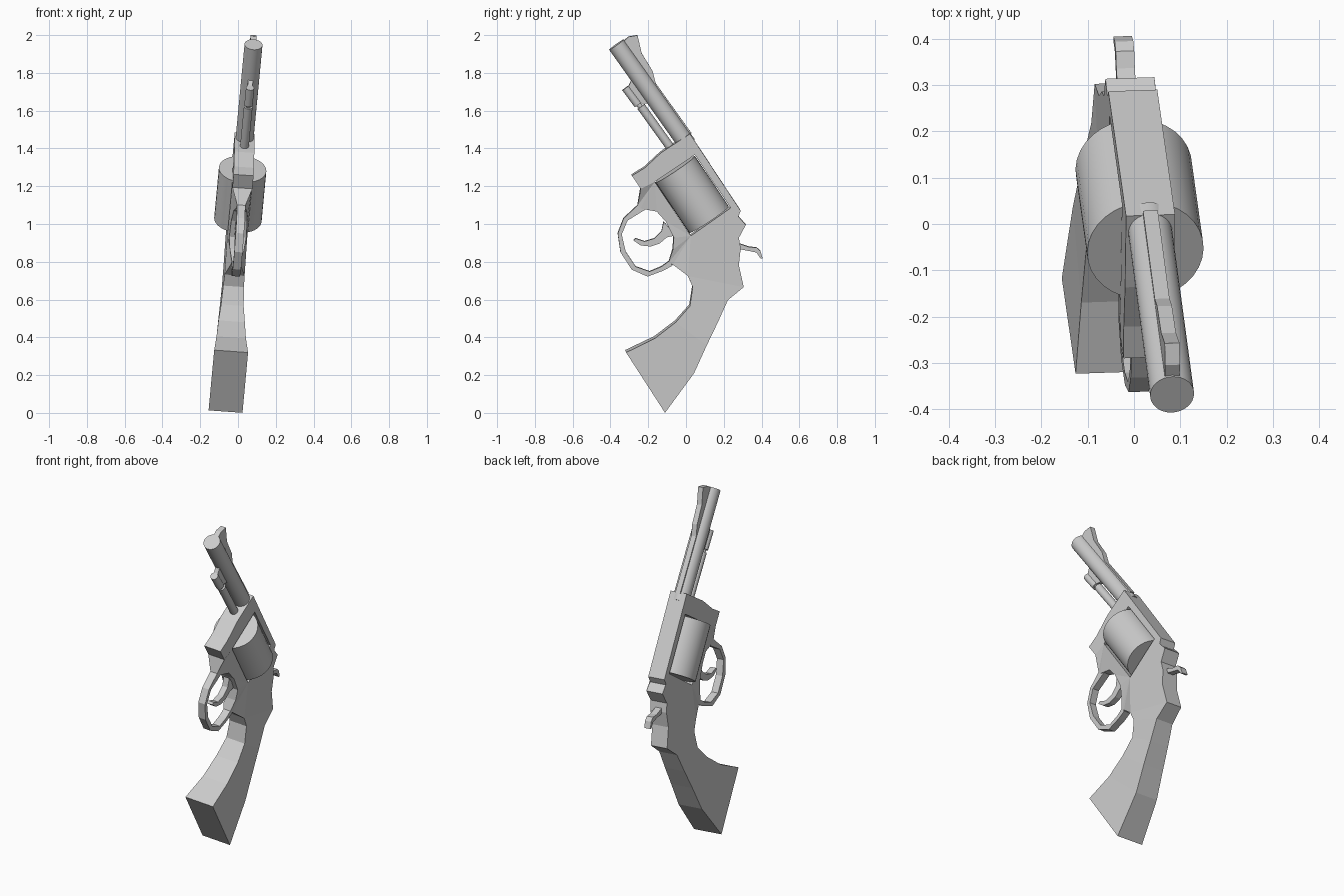
import bpy, bmesh
from mathutils import Matrix, Vector

# Side profiles are drawn as (y, z); this leaning frame puts them on the tilted centre plane
NORMAL = Vector((1, 0.033, -0.072)).normalized()
LEAN = Matrix(((NORMAL.x, -0.033, 0.072, -0.0703),
               (NORMAL.y, 1, 0, 0),
               (NORMAL.z, 0, 1, 0),
               (0, 0, 0, 1)))


def finish(name, bm):
    bmesh.ops.remove_doubles(bm, verts=bm.verts, dist=0.0005)
    bmesh.ops.recalc_face_normals(bm, faces=bm.faces)
    me = bpy.data.meshes.new(name)
    bm.to_mesh(me)
    bm.free()
    me.transform(LEAN)
    ob = bpy.data.objects.new(name, me)
    bpy.context.collection.objects.link(ob)
    return ob


def slab(name, pts, half):
    """Flat plate: a side profile extruded to both sides."""
    bm = bmesh.new()
    sides = [[bm.verts.new((s * half, y, z)) for y, z in pts] for s in (1, -1)]
    for loop in sides:
        bm.faces.new(loop)
    n = len(pts)
    for i in range(n):
        j = (i + 1) % n
        bm.faces.new((sides[0][i], sides[0][j], sides[1][j], sides[1][i]))
    return finish(name, bm)


def strip(name, rows, closed=False):
    """Band between outer and inner points; rows are (outer, inner, outer half, inner half)."""
    bm = bmesh.new()
    rings = []
    for o, i, ho, hi in rows:
        rings.append([bm.verts.new(c) for c in
                      ((ho, *o), (hi, *i), (-hi, *i), (-ho, *o))])
    n = len(rings)
    for k in range(n if closed else n - 1):
        a, b = rings[k], rings[(k + 1) % n]
        for c in range(4):
            d = (c + 1) % 4
            bm.faces.new((a[c], a[d], b[d], b[c]))
    if not closed:
        bm.faces.new(rings[0])
        bm.faces.new(rings[-1])
    return finish(name, bm)


def rod(name, p, q, radius, sides=32):
    """Round bar between two side-view points."""
    p, q = Vector((0, *p)), Vector((0, *q))
    bm = bmesh.new()
    turn = (q - p).to_track_quat('Z', 'Y').to_matrix().to_4x4()
    bmesh.ops.create_cone(bm, cap_ends=True, segments=sides, radius1=radius,
                          radius2=radius, depth=(q - p).length,
                          matrix=Matrix.Translation((p + q) / 2) @ turn)
    ob = finish(name, bm)
    bpy.ops.object.select_all(action='DESELECT')
    ob.select_set(True)
    bpy.context.view_layer.objects.active = ob
    bpy.ops.object.shade_smooth_by_angle()
    return ob


# Frame: a ring around the rectangular drum window A-B-C-D
T = 0.053
A, B, C, D = (0.045, 1.370), (0.235, 1.089), (0.024, 0.941), (-0.167, 1.227)
frame = [
    ((0.019, 1.481), A, T), ((0.288, 1.073), B, T), ((0.272, 1.036), B, T),
    ((0.315, 0.999), B, T), ((0.278, 0.930), B, T), ((0.288, 0.877), B, T),
    ((0.278, 0.787), C, T), ((0.304, 0.670), C, T), ((0.008, 0.729), C, T),
    ((-0.071, 0.787), C, 0.025), ((-0.093, 0.798), C, 0.022),
    ((-0.071, 0.866), C, 0.038), ((-0.066, 0.930), C, 0.045),
    ((-0.108, 1.015), C, 0.042), ((-0.156, 1.068), D, 0.035),
    ((-0.241, 1.084), D, 0.024), ((-0.257, 1.100), D, 0.022),
    ((-0.241, 1.190), D, T), ((-0.288, 1.259), D, T), ((-0.220, 1.301), D, T),
    ((-0.135, 1.380), A, T), ((-0.119, 1.391), A, T)]
strip("frame", [(o, i, h, T) for o, i, h in frame], closed=True)

# Grip: front strap / back strap pairs, flaring toward the butt
strip("grip", [
    ((0.008, 0.729), (0.304, 0.670), 0.053, 0.053),
    ((0.034, 0.670), (0.220, 0.601), 0.055, 0.058),
    ((0.019, 0.570), (0.167, 0.485), 0.060, 0.064),
    ((-0.056, 0.485), (0.108, 0.363), 0.070, 0.070),
    ((-0.167, 0.400), (0.040, 0.215), 0.078, 0.076),
    ((-0.320, 0.326), (-0.114, 0.007), 0.090, 0.090)])

# Trigger guard: outer / inner loop
guard = [((-0.257, 1.100), (-0.214, 1.079)), ((-0.331, 1.031), (-0.310, 1.020)),
         ((-0.362, 0.951), (-0.341, 0.946)), ((-0.347, 0.851), (-0.320, 0.856)),
         ((-0.288, 0.760), (-0.267, 0.776)), ((-0.204, 0.723), (-0.193, 0.750)),
         ((-0.119, 0.755), (-0.130, 0.776)), ((-0.071, 0.782), (-0.093, 0.803))]
strip("trigger_guard", [(o, i, 0.022, 0.022) for o, i in guard])

# Trigger and hammer
slab("trigger", [(-0.119, 1.015), (-0.130, 0.962), (-0.167, 0.925), (-0.220, 0.909),
                 (-0.267, 0.925), (-0.278, 0.914), (-0.241, 0.888), (-0.188, 0.882),
                 (-0.140, 0.898), (-0.103, 0.930), (-0.056, 0.941)], 0.018)
slab("hammer", [(0.260, 0.905), (0.294, 0.893), (0.336, 0.879), (0.373, 0.877),
                (0.394, 0.858), (0.405, 0.819), (0.394, 0.819), (0.373, 0.850),
                (0.336, 0.858), (0.260, 0.872)], 0.020)

# Drum, barrel and the sight rib along its top
rod("drum", (-0.057, 1.290), (0.122, 1.023), 0.126)
rod("barrel", (-0.368, 1.950), (0.008, 1.420), 0.0475)
slab("sight_rib", [(-0.331, 1.969), (-0.304, 1.992), (-0.257, 2.000), (-0.235, 1.905),
                   (-0.177, 1.810), (-0.161, 1.746), (0.029, 1.481), (-0.013, 1.465),
                   (-0.190, 1.710), (-0.345, 1.940)], 0.016)

# Ejector rod under the barrel, with its head, neck and lug
rod("ejector_rod", (-0.238, 1.622), (-0.070, 1.388), 0.023, 20)
rod("ejector_neck", (-0.262, 1.642), (-0.230, 1.612), 0.013, 12)
rod("ejector_head", (-0.320, 1.721), (-0.254, 1.632), 0.022, 20)
slab("ejector_lug", [(-0.288, 1.767), (-0.204, 1.640), (-0.246, 1.640),
                     (-0.304, 1.730)], 0.013)
